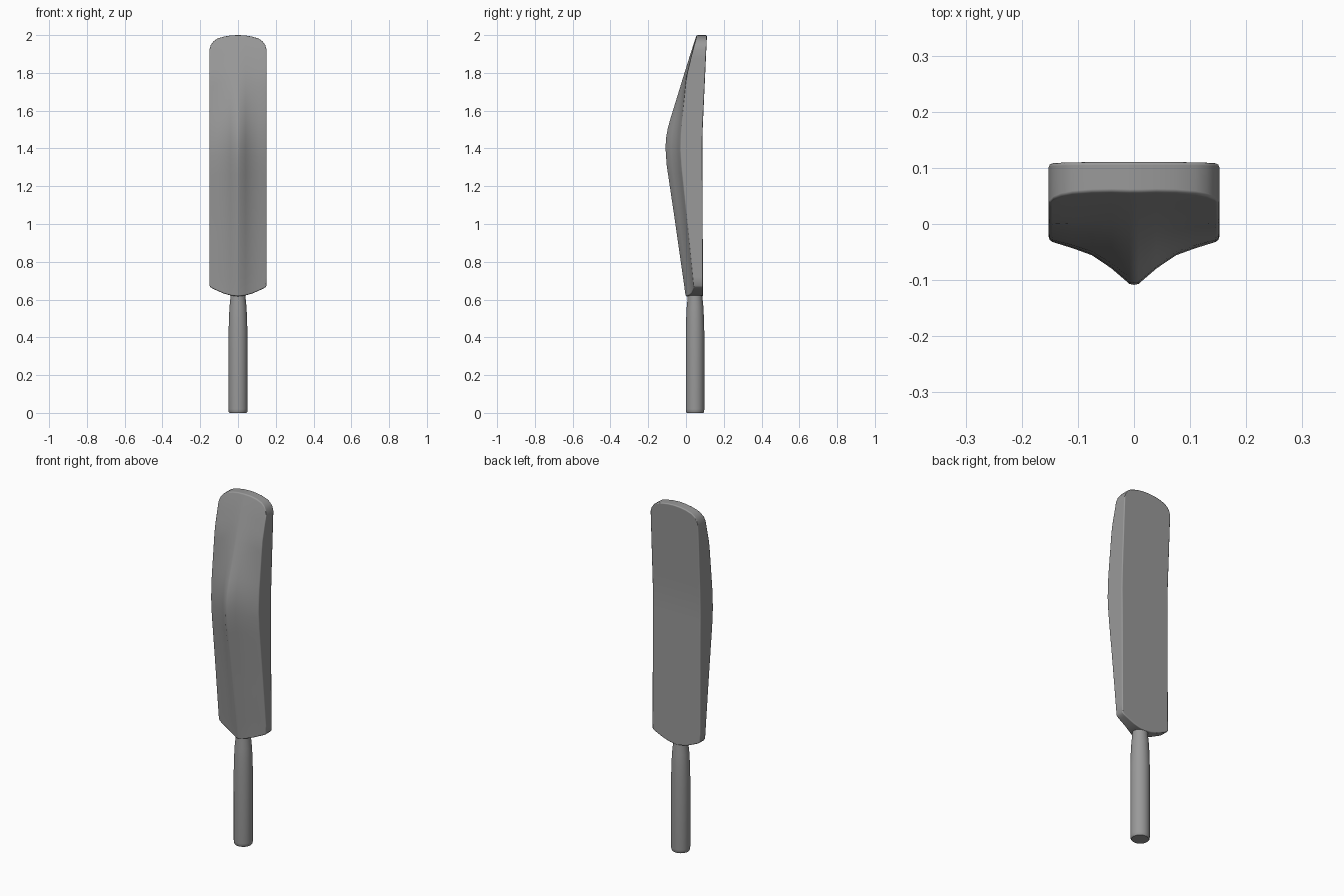
import bpy, bmesh
from math import cos, sin, pi

if "Cube" in bpy.data.objects:
    bpy.data.objects.remove(bpy.data.objects["Cube"])

grey = bpy.data.materials.new("dark_grey")
grey.diffuse_color = (0.32, 0.32, 0.32, 1)
grey.use_nodes = True
grey.node_tree.nodes["Principled BSDF"].inputs["Base Color"].default_value = grey.diffuse_color


def lerp_table(table, v):
    if v <= table[0][0]:
        return table[0][1]
    for (a, fa), (b, fb) in zip(table, table[1:]):
        if v <= b:
            return fa + (fb - fa) * (v - a) / (b - a)
    return table[-1][1]


def finish(name, bm, angle):
    bmesh.ops.recalc_face_normals(bm, faces=bm.faces)
    mesh = bpy.data.meshes.new(name)
    bm.to_mesh(mesh)
    bm.free()
    mesh.materials.append(grey)
    obj = bpy.data.objects.new(name, mesh)
    bpy.context.collection.objects.link(obj)
    bpy.ops.object.select_all(action='DESELECT')
    obj.select_set(True)
    bpy.context.view_layer.objects.active = obj
    bpy.ops.object.shade_smooth_by_angle(angle=angle)
    return obj


# Blade profiles: depth of spine, side edge and flat face along z
SPINE = [(0.62, -0.002), (1.0, -0.056), (1.31, -0.102), (1.4, -0.109), (1.46, -0.105),
         (1.52, -0.094), (1.62, -0.063), (1.8, -0.008), (1.94, 0.036), (2.0, 0.056)]
EDGE = [(0.65, 0.043), (1.0, 0.008), (1.3, -0.024), (1.4, -0.03), (1.5, -0.026),
        (1.78, 0.002), (1.93, 0.038), (2.0, 0.06)]
BACK = [(0.62, 0.09), (1.3, 0.087), (1.4, 0.086), (1.5, 0.088), (2.0, 0.111)]
# Across the width: ridge height, top outline and bottom outline
RIDGE = [(0, 1), (0.008, 0.98), (0.04, 0.63), (0.075, 0.33), (0.11, 0.17), (0.152, 0)]
TOP = [(0, 2.0), (0.04, 1.998), (0.075, 1.992), (0.11, 1.981), (0.13, 1.967),
       (0.144, 1.948), (0.152, 1.92)]
BOTTOM = [(0, 0.617), (0.04, 0.622), (0.075, 0.632), (0.11, 0.647), (0.13, 0.656),
          (0.144, 0.664), (0.152, 0.674)]

# Blade: front and back grids joined by a rim
half = [0.008, 0.04, 0.075, 0.11, 0.13, 0.144, 0.152]
xs = [-x for x in reversed(half)] + [0] + half
rows = 28
bm = bmesh.new()
front, back = [], []
for x in xs:
    a = abs(x)
    lo, hi = lerp_table(BOTTOM, a), lerp_table(TOP, a)
    fc, bc = [], []
    for i in range(rows + 1):
        z = lo + (hi - lo) * i / rows
        e, s = lerp_table(EDGE, z), lerp_table(SPINE, z)
        fc.append(bm.verts.new((x, e + (s - e) * lerp_table(RIDGE, a), z)))
        bc.append(bm.verts.new((x, lerp_table(BACK, z), z)))
    front.append(fc)
    back.append(bc)
for grid in (front, back):
    for c, d in zip(grid, grid[1:]):
        for i in range(rows):
            bm.faces.new((c[i], d[i], d[i + 1], c[i + 1]))


def rim(g):
    return ([c[0] for c in g] + g[-1][1:] + [c[-1] for c in reversed(g[:-1])]
            + list(reversed(g[0][1:-1])))


fr, br = rim(front), rim(back)
for i in range(len(fr)):
    j = (i + 1) % len(fr)
    bm.faces.new((fr[i], fr[j], br[j], br[i]))
blade = finish("blade", bm, 0.7)
bevel = blade.modifiers.new("soft_rim", 'BEVEL')
bevel.width = 0.006
bevel.segments = 2
bevel.limit_method = 'ANGLE'
bevel.angle_limit = 0.8
bevel.harden_normals = True

# Handle: turned profile, narrowing at the shoulder
profile = [(0.045, 0), (0.049, 0.006), (0.05, 0.02), (0.05, 0.42), (0.048, 0.5),
           (0.045, 0.56), (0.041, 0.6), (0.039, 0.64)]
n = 32
bm = bmesh.new()
rings = [[bm.verts.new((r * cos(2 * pi * k / n), 0.048 + 0.98 * r * sin(2 * pi * k / n), z))
          for k in range(n)] for r, z in profile]
for a, b in zip(rings, rings[1:]):
    for k in range(n):
        bm.faces.new((a[k], a[(k + 1) % n], b[(k + 1) % n], b[k]))
bm.faces.new(rings[0])
bm.faces.new(rings[-1])
finish("handle", bm, 0.7)
